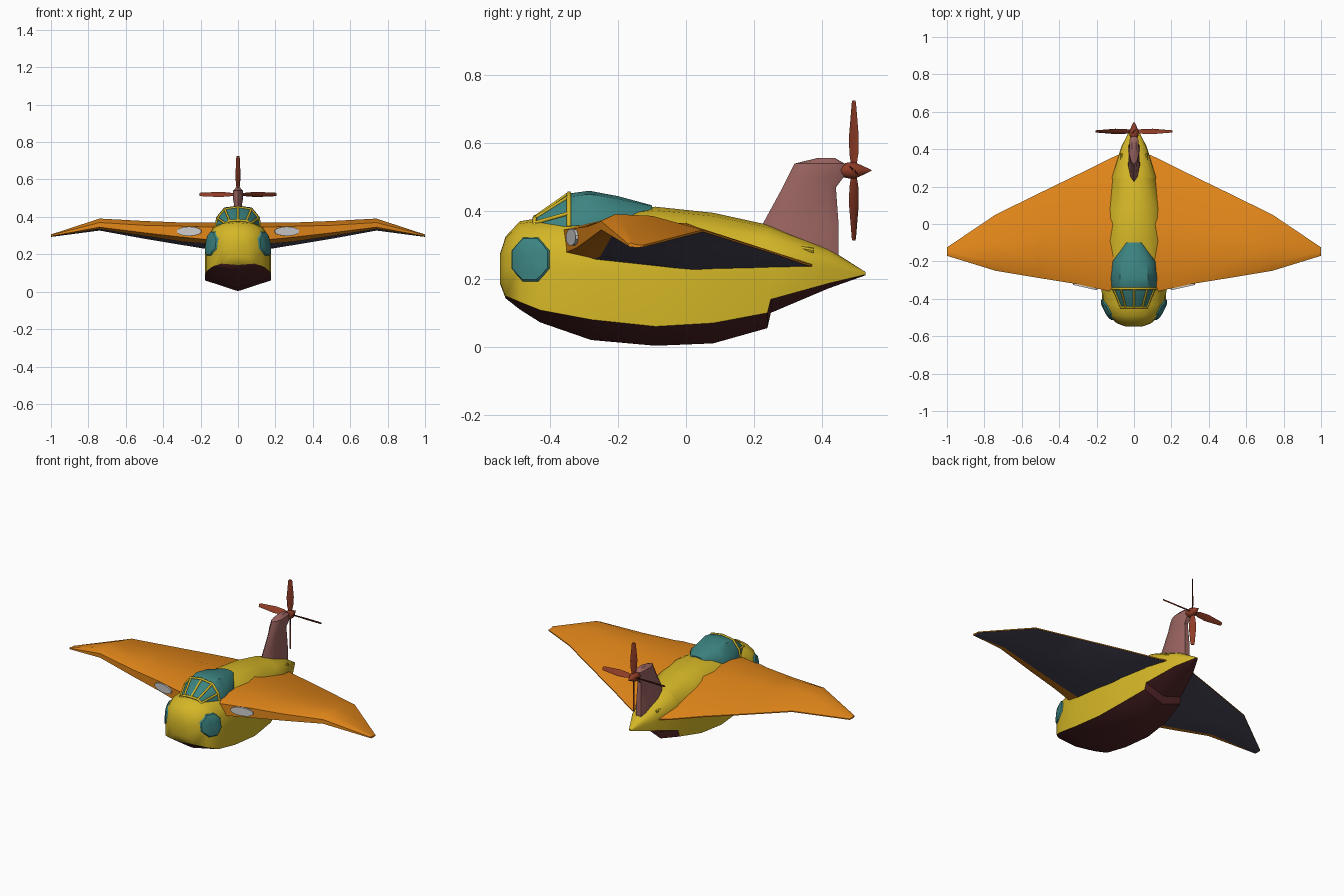
import bpy, bmesh, math
from mathutils import Vector, Matrix
from mathutils.bvhtree import BVHTree

if "Cube" in bpy.data.objects:
    bpy.data.objects.remove(bpy.data.objects["Cube"])


def mat(name, r, g, b):
    m = bpy.data.materials.new(name)
    m.diffuse_color = (r, g, b, 1)
    m.use_nodes = True
    m.node_tree.nodes["Principled BSDF"].inputs["Base Color"].default_value = m.diffuse_color
    return m


YELLOW = mat("yellow", 0.66, 0.47, 0.02)
ORANGE = mat("orange", 0.76, 0.24, 0.01)
MAROON = mat("maroon", 0.085, 0.018, 0.02)
TEAL = mat("teal", 0.045, 0.23, 0.22)
SLATE = mat("slate", 0.075, 0.07, 0.11)
PINK = mat("dusty_pink", 0.33, 0.13, 0.12)
RED = mat("rust_red", 0.27, 0.045, 0.02)


def finish(bm, name, mats, mirror=False, angle=35):
    bmesh.ops.recalc_face_normals(bm, faces=bm.faces)
    me = bpy.data.meshes.new(name)
    bm.to_mesh(me)
    bm.free()
    for m in mats:
        me.materials.append(m)
    ob = bpy.data.objects.new(name, me)
    bpy.context.collection.objects.link(ob)
    if mirror:
        ob.modifiers.new("mirror", "MIRROR")
    bpy.ops.object.select_all(action='DESELECT')
    ob.select_set(True)
    bpy.context.view_layer.objects.active = ob
    bpy.ops.object.shade_smooth_by_angle(angle=math.radians(angle))
    return ob


def loft(name, rings, mats, pick=None, mirror=False, angle=35, xf=None):
    """Skin closed rings of points; pick(ring, segment) gives the material slot."""
    bm = bmesh.new()
    vs = [[bm.verts.new(p) for p in r] for r in rings]
    n = len(vs[0])
    for i in range(len(vs) - 1):
        for j in range(n):
            k = (j + 1) % n
            f = bm.faces.new((vs[i][j], vs[i][k], vs[i + 1][k], vs[i + 1][j]))
            f.material_index = pick(i, j) if pick else 0
    bm.faces.new(vs[0])
    bm.faces.new(vs[-1][::-1])
    if xf:
        bm.transform(xf)
    return finish(bm, name, mats, mirror, angle)


# Fuselage: y, half width, keel z, chine z, top z
stations = [
    (-.548, .045, .185, .188, .275), (-.532, .09, .143, .15, .325),
    (-.49, .138, .11, .132, .37), (-.43, .169, .072, .108, .38),
    (-.28, .177, .02, .08, .39), (-.09, .175, .003, .06, .413),
    (.08, .16, .01, .07, .395), (.24, .125, .055, .10, .36),
    (.25, .123, .10, .14, .357), (.42, .065, .172, .187, .29),
    (.53, .008, .211, .213, .22)]
HALF = [(1, 0), (1, .45), (.95, .68), (.76, .86), (.4, .97)]
rings = []
for y, w, k, c, t in stations:
    side = [(w * a, y, c + (t - c) * b) for a, b in HALF]
    rings.append([(0, y, k)] + side + [(0, y, t)] + [(-p[0], p[1], p[2]) for p in side[::-1]])
fuselage = loft("fuselage", rings, [YELLOW, MAROON],
                lambda i, j: 1 if j in (0, 11) and i > 0 else 0, angle=40)

# Round side windows projected onto the nose cheeks
tree = BVHTree.FromPolygons([v.co for v in fuselage.data.vertices],
                            [p.vertices for p in fuselage.data.polygons])


def cheek(r, s):
    a = 2 * math.pi * (s + 1) / 16
    r *= math.cos(math.pi / 8) if s % 2 else 1
    o = Vector((1, -.458 + .06 * r * math.cos(a), .257 + .07 * r * math.sin(a)))
    hit, nor, _, _ = tree.ray_cast(o, Vector((-1, 0, 0)))
    return hit + nor * (.001 if r > .9 else .007)


bm = bmesh.new()
grid = [[bm.verts.new(cheek(r, s)) for s in range(16)] for r in (.03, .35, .65, .9, 1)]
bm.faces.new(grid[0])
for a, b in zip(grid, grid[1:]):
    for s in range(16):
        bm.faces.new((a[s], a[s - 1], b[s - 1], b[s]))
finish(bm, "side_windows", [TEAL], mirror=True)

# Cockpit canopy: y, half width, base z, top z
arcs = [(-.445, .075, .355, .382), (-.345, .118, .355, .452), (-.285, .124, .36, .46),
        (-.2, .115, .365, .444), (-.1, .045, .395, .417)]
PROFILE = [(1, 0), (.93, .4), (.6, .9), (0, 1), (-.6, .9), (-.93, .4), (-1, 0)]
crings = [[(w * a, y, b + (t - b) * h) for a, h in PROFILE] for y, w, b, t in arcs]
loft("canopy", crings, [TEAL], angle=40)


def strip(name, pts, r, m):
    cu = bpy.data.curves.new(name, 'CURVE')
    cu.dimensions = '3D'
    cu.bevel_depth = r
    cu.bevel_resolution = 1
    cu.use_fill_caps = True
    sp = cu.splines.new('POLY')
    sp.points.add(len(pts) - 1)
    for q, p in zip(sp.points, pts):
        q.co = (*p, 1)
    cu.materials.append(m)
    ob = bpy.data.objects.new(name, cu)
    bpy.context.collection.objects.link(ob)


# Windscreen frame: hoop, base and bars
strip("windscreen_hoop", crings[1], .007, YELLOW)
strip("windscreen_base", crings[0], .007, YELLOW)
for j in range(1, 6):
    strip("windscreen_bar", [crings[0][j], crings[1][j]], .006, YELLOW)

# Wings: x, leading y, trailing y, trailing z, nose top, nose bottom, top, belly front, belly
wing = [
    (.05, -.36, .385, .237, .345, .275, .37, .255, .22),
    (.13, -.36, .35, .245, .345, .275, .37, .255, .222),
    (.3, -.322, .265, .275, .35, .292, .37, .268, .25),
    (.5, -.29, .168, .305, .355, .315, .378, .298, .283),
    (.74, -.25, .05, .342, .37, .345, .391, .335, .327),
    (1, -.17, -.125, .297, .303, .297, .306, .294, .293)]
wrings = []
for x, a, b, tz, hi, lo, top, bf, be in wing:
    c = b - a
    wrings.append([(x, a, lo), (x, a, hi), (x, a + .14 * c, top), (x, a + .5 * c, top - .005),
                   (x, b, tz + .003), (x, b, tz - .003), (x, a + .55 * c, be), (x, a + .12 * c, bf)])
loft("wings", wrings, [ORANGE, SLATE], lambda i, j: 1 if j in (5, 6) else 0, mirror=True)

# Air intakes in the leading edges
bm = bmesh.new()
bmesh.ops.create_cone(bm, cap_ends=True, segments=14, radius1=1, radius2=1, depth=1)
bm.transform(Matrix.Translation((.26, -.33, .323)) @ Matrix.Rotation(.22, 4, 'Z')
             @ Matrix.Diagonal((.068, .02, .025, 1)) @ Matrix.Rotation(math.pi / 2, 4, 'X'))
finish(bm, "air_intakes", [], mirror=True)

# Tail pylon: z, front y, rear y, half width
pylon = [(.26, .21, .45, .034), (.36, .225, .45, .03), (.47, .285, .442, .022),
         (.5, .30, .465, .028), (.54, .32, .468, .027), (.556, .385, .44, .012)]
prings = []
for z, a, b, w in pylon:
    c = b - a
    half = [(w * .6, a + .12 * c), (w, a + .4 * c), (w * .85, b - .12 * c), (w * .5, b)]
    prings.append([(0, a, z)] + [(x, y, z) for x, y in half] + [(-x, y, z) for x, y in half[::-1]])
loft("tail_pylon", prings, [PINK])

# Propeller spinner and four twisted blades
HUB = Matrix.Translation((0, 0, .52))
loft("spinner", [[(r * math.cos(t * math.pi / 5), y, r * math.sin(t * math.pi / 5)) for t in range(10)]
                 for y, r in ((.455, .018), (.475, .024), (.495, .026), (.52, .015), (.547, .001))],
     [RED], xf=HUB)
for q in range(4):
    rr = []
    for d, chord, pitch in ((.012, .009, 1.0), (.05, .017, .9), (.1, .02, .8), (.2, .011, .6), (.206, .008, .6)):
        ca, sa = math.cos(pitch), math.sin(pitch)
        rr.append([(u * ca - v * sa, .495 + u * sa + v * ca, d) for u, v in
                   ((-chord, 0), (0, .004), (chord, 0), (0, -.004))])
    loft("propeller_blade", rr, [RED], xf=HUB @ Matrix.Rotation(q * math.pi / 2, 4, 'Y'))

# Small exhaust stubs beside the tail
bm = bmesh.new()
bmesh.ops.create_cone(bm, cap_ends=True, segments=8, radius1=.009, radius2=.008, depth=.05)
bm.transform(Matrix.Translation((.066, .352, .288)) @ Matrix.Rotation(-1.75, 4, 'X'))
finish(bm, "exhaust_stubs", [YELLOW], mirror=True)
